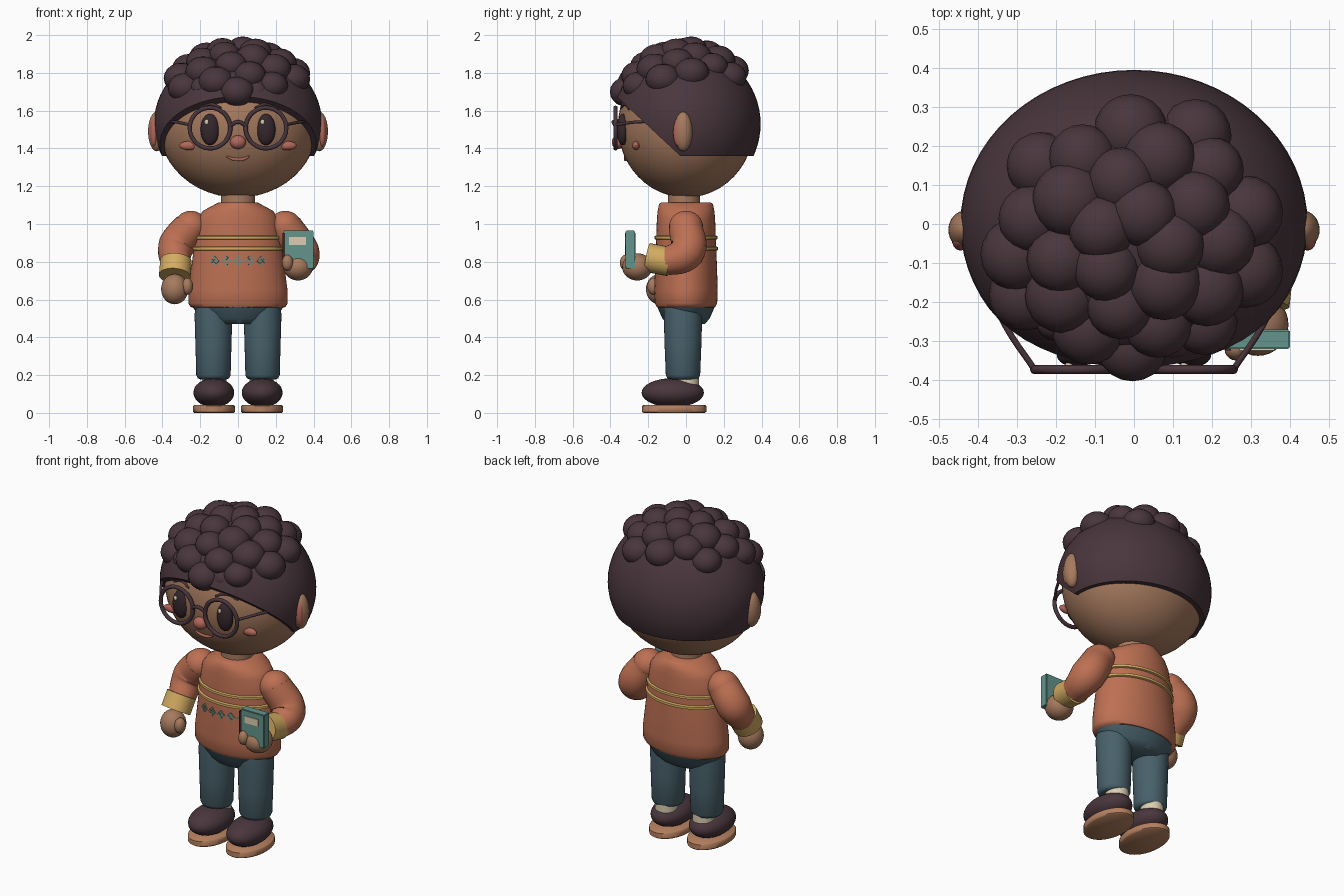
import bpy, bmesh, math, random
from mathutils import Vector, Matrix

random.seed(4)
if "Cube" in bpy.data.objects:
    bpy.data.objects.remove(bpy.data.objects["Cube"])


def material(name, hexcode):
    rgb = [int(hexcode[i:i + 2], 16) / 255 for i in (0, 2, 4)]
    col = [c / 12.92 if c < 0.04 else ((c + 0.055) / 1.055) ** 2.4 for c in rgb] + [1]
    m = bpy.data.materials.new(name)
    m.use_nodes = True
    m.diffuse_color = col
    m.node_tree.nodes["Principled BSDF"].inputs["Base Color"].default_value = col
    return m


SKIN = material("brown skin", "A67A5E")
HAIR = material("dark plum", "49363D")
RUST = material("rust knit", "BD7053")
GOLD = material("gold knit", "D3AC62")
DENIM = material("slate denim", "48616B")
TEAL = material("teal cover", "63958B")
CREAM = material("cream", "DCCFB0")
BLUSH = material("rosy blush", "B2675A")
DARK = material("dark eye", "35272D")
SOLE = material("tan sole", "B5805F")


def finish(obj, mat, angle=40):
    obj.data.materials.clear()
    obj.data.materials.append(mat)
    bpy.ops.object.select_all(action='DESELECT')
    obj.select_set(True)
    bpy.context.view_layer.objects.active = obj
    bpy.ops.object.shade_smooth_by_angle(angle=math.radians(angle))
    return obj


def from_bmesh(name, bm, mat, angle=40):
    bmesh.ops.recalc_face_normals(bm, faces=bm.faces)
    me = bpy.data.meshes.new(name)
    bm.to_mesh(me)
    bm.free()
    obj = bpy.data.objects.new(name, me)
    bpy.context.collection.objects.link(obj)
    return finish(obj, mat, angle)


def ellipsoid(name, loc, size, mat, seg=32, cuts=()):
    bm = bmesh.new()
    bmesh.ops.create_uvsphere(bm, u_segments=seg, v_segments=seg // 2, radius=1)
    bmesh.ops.transform(bm, matrix=Matrix.Translation(loc) @ Matrix.Diagonal((*size, 1)), verts=bm.verts)
    for point, normal in cuts:
        geom = bm.verts[:] + bm.edges[:] + bm.faces[:]
        bmesh.ops.bisect_plane(bm, geom=geom, plane_co=point, plane_no=normal, clear_outer=True)
        bmesh.ops.holes_fill(bm, edges=[e for e in bm.edges if e.is_boundary])
    return from_bmesh(name, bm, mat)


def loft(name, rings, mat, cx=0, cy=0, seg=40):
    """Stack of ellipses given as (z, rx, ry), capped at both ends."""
    bm = bmesh.new()
    loops = []
    for z, rx, ry in rings:
        turn = [math.tau * i / seg for i in range(seg)]
        loops.append([bm.verts.new((cx + rx * math.cos(t), cy + ry * math.sin(t), z)) for t in turn])
    for a, b in zip(loops, loops[1:]):
        for i in range(seg):
            j = (i + 1) % seg
            bm.faces.new((a[i], a[j], b[j], b[i]))
    bm.faces.new(loops[0][::-1])
    bm.faces.new(loops[-1])
    return from_bmesh(name, bm, mat, 50)


def tube(name, points, radii, mat, closed=False, res=5):
    cu = bpy.data.curves.new(name, 'CURVE')
    cu.dimensions = '3D'
    cu.bevel_depth, cu.bevel_resolution, cu.resolution_u = 1, res, 8
    cu.use_fill_caps = True
    sp = cu.splines.new('BEZIER')
    sp.bezier_points.add(len(points) - 1)
    for bp, p, r in zip(sp.bezier_points, points, radii):
        bp.co, bp.radius = p, r
        bp.handle_left_type = bp.handle_right_type = 'AUTO'
    sp.use_cyclic_u = closed
    obj = bpy.data.objects.new(name, cu)
    bpy.context.collection.objects.link(obj)
    bpy.ops.object.select_all(action='DESELECT')
    obj.select_set(True)
    bpy.context.view_layer.objects.active = obj
    bpy.ops.object.convert(target='MESH')
    return finish(bpy.context.view_layer.objects.active, mat)


def box(name, loc, size, mat, rot=Matrix(), bevel=0.0):
    bm = bmesh.new()
    bmesh.ops.create_cube(bm, size=1)
    bmesh.ops.transform(bm, matrix=Matrix.Translation(loc) @ rot @ Matrix.Diagonal((*size, 1)), verts=bm.verts)
    if bevel:
        bmesh.ops.bevel(bm, geom=bm.edges[:], offset=bevel, segments=2, affect='EDGES')
    return from_bmesh(name, bm, mat, 30)


def face_y(x, z):
    """Front surface of the skull."""
    return -0.36 * math.sqrt(1 - (x / 0.42) ** 2 - ((z - 1.52) / 0.38) ** 2)


# Head and hair cap, trimmed level at the nape and slanted toward the brow
ellipsoid("head", (0, 0, 1.52), (0.42, 0.36, 0.38), SKIN, 48)
ellipsoid("hair_cap", (0, 0, 1.53), (0.445, 0.395, 0.4), HAIR, 64,
          [((0, 0, 1.36), (0, 0, -1)), ((0, -0.03, 1.36), (0, -0.68, -0.73))])
loft("neck", [(1.06, 0.09, 0.085), (1.2, 0.09, 0.085)], SKIN, cy=-0.01)

# Curls in a spiral over the crown, reaching lower at the front
count = 46
for i in range(count):
    h = 1 - 0.78 * (i + 0.3) / count
    flat = math.sqrt(1 - h * h)
    a = i * 2.39996 + 0.9
    x, y, z = 0.40 * flat * math.cos(a), 0.345 * flat * math.sin(a), 1.53 + 0.39 * h
    if z > 1.74 + 0.15 * y:
        r = random.uniform(0.084, 0.097)
        ellipsoid("curl", (x, y, z), (r, r, r * 0.86), HAIR, 20)
for x, z, r in [(0, 1.68, 0.05), (-0.1, 1.7, 0.055), (0.1, 1.7, 0.055), (-0.19, 1.72, 0.06), (0.19, 1.72, 0.06)]:
    ellipsoid("fringe_curl", (x, face_y(x, z) + 0.005, z), (r, r * 0.8, r), HAIR, 20)

# Face
for s, side in ((-1, "right"), (1, "left")):
    ellipsoid(side + "_ear", (s * 0.43, -0.015, 1.49), (0.046, 0.05, 0.105), SKIN)
    ellipsoid(side + "_inner_ear", (s * 0.445, -0.04, 1.485), (0.022, 0.028, 0.075), BLUSH, 20)
    ellipsoid(side + "_eye", (s * 0.148, -0.335, 1.5), (0.05, 0.032, 0.083), DARK)
    ellipsoid(side + "_eye_glint", (s * 0.148 - 0.018, -0.361, 1.54), (0.011, 0.007, 0.015), CREAM, 12)
    ellipsoid(side + "_cheek", (s * 0.26, face_y(0.26, 1.415), 1.415), (0.05, 0.02, 0.024), BLUSH, 20)
    brow = [(s * x, face_y(x, z) - 0.004, z) for x, z in ((0.09, 1.615), (0.15, 1.635), (0.215, 1.605))]
    tube(side + "_brow", brow, [0.005, 0.009, 0.004], HAIR)
    # Spectacles
    rim = [(s * 0.148 + 0.107 * math.cos(t), -0.373, 1.508 + 0.107 * math.sin(t))
           for t in [math.tau * i / 12 for i in range(12)]]
    tube(side + "_spectacle_rim", rim, [0.0115] * 12, HAIR, closed=True)
    tube(side + "_spectacle_temple", [(s * 0.255, -0.373, 1.525), (s * 0.33, -0.26, 1.54), (s * 0.42, -0.06, 1.54)],
         [0.008] * 3, HAIR)
tube("spectacle_bridge", [(-0.043, -0.375, 1.52), (0, -0.385, 1.54), (0.043, -0.375, 1.52)], [0.01] * 3, HAIR)
ellipsoid("nose", (0, -0.36, 1.433), (0.042, 0.033, 0.036), BLUSH, 24)
smile = [(x, face_y(x, z) - 0.002, z) for x, z in ((-0.06, 1.358), (-0.03, 1.345), (0.005, 1.341), (0.035, 1.346), (0.06, 1.36))]
tube("mouth", smile, [0.004, 0.008, 0.009, 0.008, 0.004], BLUSH)

# Jumper with two raised stripes
loft("jumper", [(0.555, 0.22, 0.13), (0.56, 0.25, 0.155), (0.58, 0.263, 0.165), (0.65, 0.262, 0.168),
                (0.8, 0.243, 0.163), (0.95, 0.225, 0.157), (1.03, 0.212, 0.154), (1.07, 0.185, 0.15),
                (1.105, 0.12, 0.143), (1.115, 0.1, 0.13)], RUST, seg=56)
for z, rx, ry in [(0.928, 0.228, 0.158), (0.87, 0.235, 0.161)]:
    loft("jumper_stripe", [(z - 0.012, rx - 0.002, ry - 0.002), (z - 0.007, rx + 0.009, ry + 0.009),
                           (z + 0.007, rx + 0.009, ry + 0.009), (z + 0.012, rx - 0.002, ry - 0.002)], GOLD, seg=56)

# Row of four-petal knit motifs
for i in range(-2, 3):
    x = i * 0.062
    y = -0.163 * math.sqrt(1 - (x / 0.243) ** 2)
    yaw = Matrix.Rotation(math.atan2(x / 0.243 ** 2, -y / 0.163 ** 2), 4, 'Z')
    for k in range(4):
        t = math.tau * k / 4
        offset = yaw @ Vector((0.015 * math.cos(t), 0, 0.016 * math.sin(t)))
        box("knit_motif", Vector((x, y - 0.001, 0.805)) + offset, (0.015, 0.008, 0.015), TEAL,
            yaw @ Matrix.Rotation(math.pi / 4, 4, 'Y'))

# Arms: the right one hangs, the left one bends forward to hold the book
arms = {"right": ([(-0.25, 0, 0.985), (-0.325, 0.005, 0.885), (-0.33, -0.08, 0.77)],
                  [(-0.328, -0.07, 0.805), (-0.335, -0.115, 0.725)], 0.084),
        "left": ([(0.25, 0, 0.985), (0.335, 0, 0.85), (0.335, -0.12, 0.795)],
                 [(0.335, -0.085, 0.8), (0.322, -0.205, 0.823)], 0.077)}
for side, (path, cuff, r) in arms.items():
    tube(side + "_sleeve", path, [0.09, 0.097, 0.072], RUST, res=10)
    ellipsoid(side + "_shoulder", path[0], (0.088, 0.09, 0.085), RUST)
    tube(side + "_cuff", cuff, [r, r], GOLD, res=10)
ellipsoid("right_hand", (-0.335, -0.14, 0.655), (0.072, 0.072, 0.08), SKIN)
ellipsoid("right_thumb", (-0.268, -0.17, 0.67), (0.03, 0.035, 0.045), SKIN, 20)
ellipsoid("left_hand", (0.318, -0.258, 0.773), (0.078, 0.08, 0.072), SKIN)
ellipsoid("left_thumb", (0.262, -0.32, 0.795), (0.03, 0.03, 0.042), SKIN, 20)

# Book
box("book", (0.32, -0.295, 0.865), (0.16, 0.05, 0.2), TEAL, bevel=0.004)
box("book_spine", (0.242, -0.296, 0.87), (0.014, 0.056, 0.165), DARK)
box("book_label", (0.315, -0.321, 0.91), (0.09, 0.006, 0.042), CREAM)

# Trousers, socks and shoes
loft("trouser_hips", [(0.47, 0.15, 0.1), (0.5, 0.2, 0.125), (0.56, 0.24, 0.152)], DENIM)
for s, side in ((-1, "right"), (1, "left")):
    loft(side + "_trouser_leg", [(0.178, 0.07, 0.07), (0.183, 0.083, 0.083), (0.2, 0.091, 0.091),
                                 (0.35, 0.095, 0.097), (0.52, 0.1, 0.102), (0.56, 0.095, 0.1)],
         DENIM, s * 0.13, -0.016)
    loft(side + "_sock", [(0.1, 0.064, 0.066), (0.2, 0.064, 0.066)], CREAM, s * 0.125, 0.004)
    ellipsoid(side + "_shoe", (s * 0.128, -0.07, 0.107), (0.108, 0.165, 0.077), HAIR)
    loft(side + "_sole", [(0, 0.104, 0.162), (0.006, 0.111, 0.171), (0.036, 0.111, 0.171), (0.042, 0.105, 0.163)],
         SOLE, s * 0.127, -0.063)
